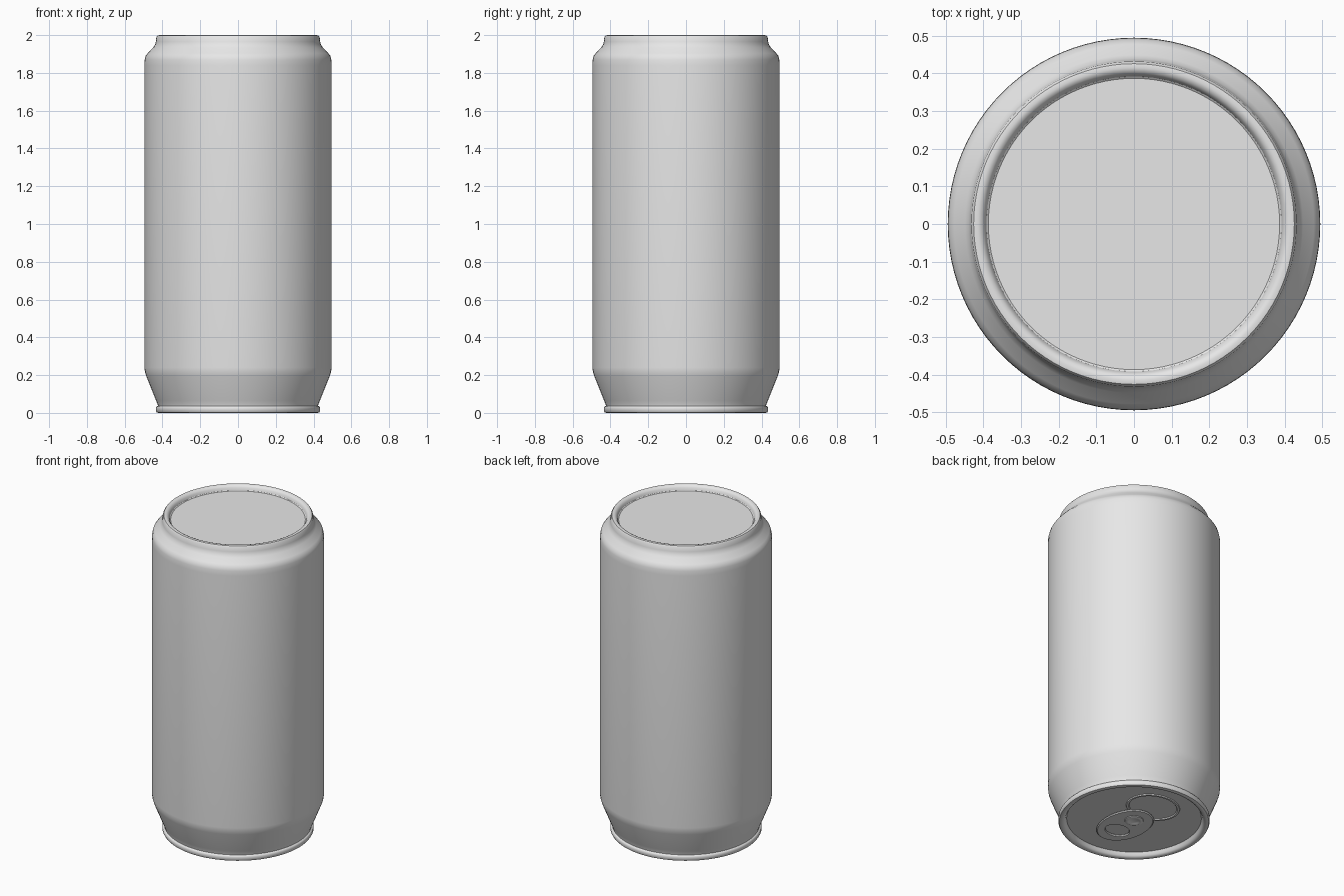
import bpy, bmesh, math
from mathutils import Vector

if "Cube" in bpy.data.objects:
    bpy.data.objects.remove(bpy.data.objects["Cube"])

metal = bpy.data.materials.new("grey_metal")
metal.diffuse_color = (0.8, 0.8, 0.8, 1)
metal.use_nodes = True
metal.node_tree.nodes["Principled BSDF"].inputs["Base Color"].default_value = metal.diffuse_color


def finish(bm, name, angle=35):
    bmesh.ops.remove_doubles(bm, verts=bm.verts, dist=0.0002)
    bmesh.ops.recalc_face_normals(bm, faces=bm.faces)
    me = bpy.data.meshes.new(name)
    bm.to_mesh(me)
    bm.free()
    ob = bpy.data.objects.new(name, me)
    bpy.context.collection.objects.link(ob)
    me.materials.append(metal)
    bpy.ops.object.select_all(action='DESELECT')
    ob.select_set(True)
    bpy.context.view_layer.objects.active = ob
    bpy.ops.object.shade_smooth_by_angle(angle=math.radians(angle))
    return ob


def lathe(name, profile, steps=96):
    """Spin (radius, height) points around the z axis."""
    bm = bmesh.new()
    vs = [bm.verts.new((r, 0, z)) for r, z in profile]
    es = [bm.edges.new(p) for p in zip(vs, vs[1:])]
    bmesh.ops.spin(bm, geom=vs + es, cent=(0, 0, 0), axis=(0, 0, 1),
                   angle=2 * math.pi, steps=steps)
    return finish(bm, name)


def oval(cy, rx, ry, n=64):
    return [(rx * math.cos(2 * math.pi * i / n),
             cy + ry * math.sin(2 * math.pi * i / n)) for i in range(n)]


def plate(name, loops, closed=False):
    """Join stacked ovals (cy, rx, ry, z) into a skin; closed makes a ring."""
    bm = bmesh.new()
    rows = [[bm.verts.new((x, y, z)) for x, y in oval(cy, rx, ry)]
            for cy, rx, ry, z in loops]
    pairs = list(zip(rows, rows[1:]))
    if closed:
        pairs.append((rows[-1], rows[0]))
    else:
        bm.faces.new(rows[-1])
    for a, b in pairs:
        for i in range(len(a)):
            j = (i + 1) % len(a)
            bm.faces.new((a[i], a[j], b[j], b[i]))
    return finish(bm, name)


# Can wall with rolled rims, and recessed discs at both ends
LID = 0.028
lathe("can_body", [
    (0, 1.968), (0.387, 1.968), (0.392, 1.972), (0.396, 1.986), (0.404, 1.996),
    (0.415, 2.0), (0.426, 1.998), (0.432, 1.99), (0.435, 1.965),
    (0.439, 1.95), (0.449, 1.934), (0.478, 1.904), (0.489, 1.89),
    (0.494, 1.87), (0.495, 1.84), (0.495, 0.24), (0.493, 0.218),
    (0.486, 0.195), (0.434, 0.065), (0.426, 0.046), (0.424, 0.037),
    (0.431, 0.034), (0.435, 0.028), (0.435, 0.012), (0.43, 0.003),
    (0.42, 0.0), (0.406, 0.002), (0.397, 0.009), (0.392, 0.02),
    (0.387, LID), (0, LID)])

# Pour opening: raised score line on the lid
plate("opening_score", [(0.17, 0.165, 0.14, LID + 0.001), (0.17, 0.162, 0.137, LID - 0.006),
                        (0.17, 0.150, 0.125, LID - 0.006), (0.17, 0.145, 0.120, LID + 0.001)],
      closed=True)

# Pull tab with finger hole
plate("pull_tab", [(-0.08, 0.135, 0.19, LID - 0.003), (-0.08, 0.14, 0.195, LID - 0.008),
                   (-0.08, 0.134, 0.189, LID - 0.014), (-0.15, 0.078, 0.062, LID - 0.014),
                   (-0.15, 0.074, 0.058, LID - 0.008), (-0.15, 0.078, 0.062, LID - 0.003)],
      closed=True)

# Rivet holding the tab
plate("rivet", [(0, 0.056, 0.056, LID - 0.012), (0, 0.053, 0.053, LID - 0.018),
                (0, 0.044, 0.044, LID - 0.021), (0, 0.034, 0.034, LID - 0.021),
                (0, 0.028, 0.028, LID - 0.017)])
